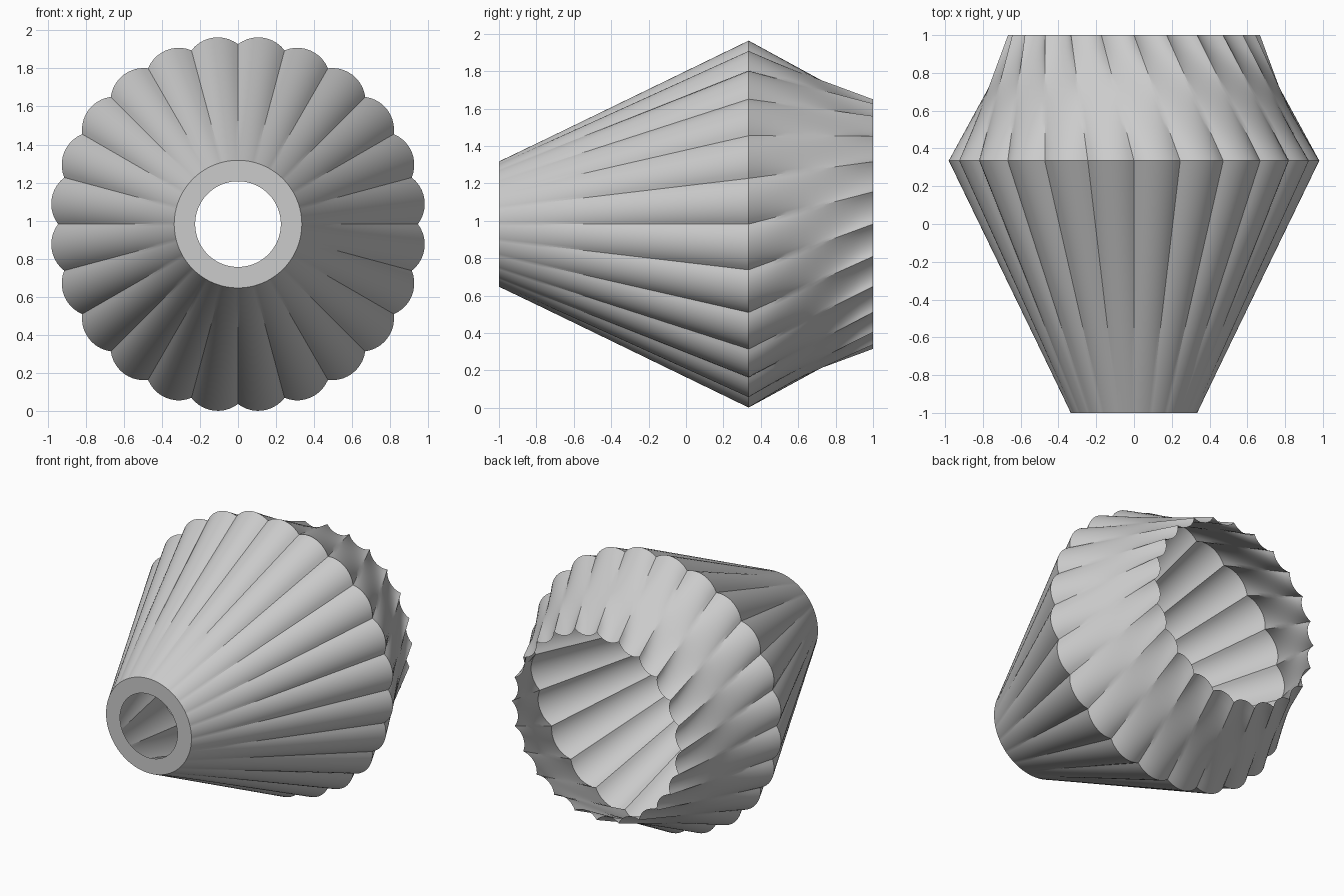
import bpy, bmesh
from math import sin, cos, pi, radians, asin
from mathutils import Vector

cube = bpy.data.objects.get("Cube")
if cube:
    bpy.data.objects.remove(cube)

LOBES, STEPS = 24, 10          # scallops around the shade, segments in each
PITCH = 2 * pi / LOBES
CENTRE_Z = 0.982


def scalloped_ring(radius, bulge, y, twist=0.0):
    """Ring of circular arcs between evenly spaced cusps; negative bulge curves inward."""
    half = radius * sin(PITCH / 2)
    base = radius * cos(PITCH / 2)
    depth = abs(bulge)
    arc = (half * half + depth * depth) / (2 * depth)
    sweep = asin(half / arc)
    points = []
    for lobe in range(LOBES):
        mid = (lobe + 0.5) * PITCH + twist
        for step in range(STEPS):
            a = sweep * (2 * step / STEPS - 1)
            out = base + (arc * cos(a) - arc + depth) * (1 if bulge > 0 else -1)
            side = arc * sin(a)
            points.append(Vector((out * cos(mid) - side * sin(mid), y,
                                  CENTRE_Z + out * sin(mid) + side * cos(mid))))
    return points


def round_ring(radius, y):
    count = LOBES * STEPS
    return [Vector((radius * cos(2 * pi * i / count), y,
                    CENTRE_Z + radius * sin(2 * pi * i / count))) for i in range(count)]


def blend(first, last, rows):
    """Straight rulings between two rings, cut into rows."""
    return [[p.lerp(q, r / rows) for p, q in zip(first, last)] for r in range(1, rows + 1)]


# Rings from the round collar, over the wide rim, to the twisted open end
hole = round_ring(0.225, -1)
collar = round_ring(0.335, -1)
widest = scalloped_ring(0.945, 0.051, 0.335)
mouth = scalloped_ring(0.667, -0.037, 1, twist=PITCH)
rings = [hole, collar] + blend(collar, widest, 6) + blend(widest, mouth, 10)

bm = bmesh.new()
loops = [[bm.verts.new(p) for p in ring] for ring in rings]
for a, b in zip(loops, loops[1:]):
    for i in range(len(a)):
        j = (i + 1) % len(a)
        bm.faces.new((a[i], b[i], b[j], a[j]))
bmesh.ops.recalc_face_normals(bm, faces=bm.faces)
bm.normal_update()
if next(f for f in bm.faces if abs(f.normal.y) > 0.99).normal.y > 0:
    bmesh.ops.reverse_faces(bm, faces=bm.faces)

mesh = bpy.data.meshes.new("lamp_shade")
bm.to_mesh(mesh)
bm.free()
shade = bpy.data.objects.new("lamp_shade", mesh)
bpy.context.collection.objects.link(shade)

# Single plain grey
grey = bpy.data.materials.new("light_grey")
grey.use_nodes = True
colour = (0.6, 0.6, 0.6, 1)
grey.diffuse_color = colour
grey.node_tree.nodes["Principled BSDF"].inputs["Base Color"].default_value = colour
mesh.materials.append(grey)

# Smooth flutes with crisp cusps and rims
bpy.ops.object.select_all(action='DESELECT')
shade.select_set(True)
bpy.context.view_layer.objects.active = shade
bpy.ops.object.shade_smooth_by_angle(angle=radians(28))
